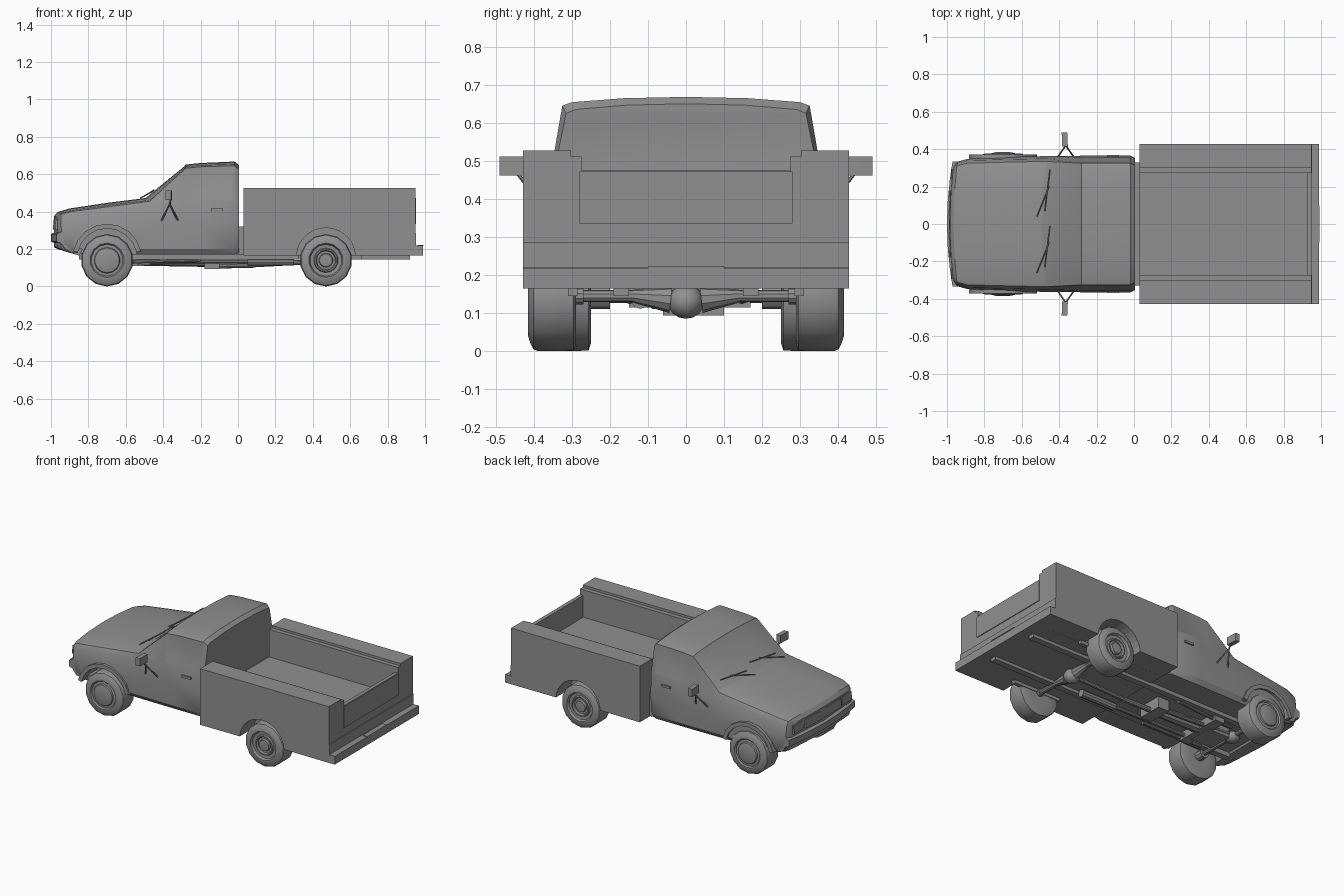
import bpy, bmesh, math
from mathutils import Vector

cube = bpy.data.objects.get("Cube")
if cube:
    bpy.data.objects.remove(cube, do_unlink=True)

GREY = (0.28, 0.28, 0.28, 1)
paint = bpy.data.materials.new("plain grey")
paint.use_nodes = True
paint.diffuse_color = GREY
paint.node_tree.nodes["Principled BSDF"].inputs["Base Color"].default_value = GREY


def finish(name, bm, smooth=True):
    bmesh.ops.recalc_face_normals(bm, faces=bm.faces[:])
    mesh = bpy.data.meshes.new(name)
    bm.to_mesh(mesh)
    bm.free()
    mesh.materials.append(paint)
    ob = bpy.data.objects.new(name, mesh)
    bpy.context.collection.objects.link(ob)
    bpy.ops.object.select_all(action='DESELECT')
    bpy.context.view_layer.objects.active = ob
    ob.select_set(True)
    if smooth:
        bpy.ops.object.shade_smooth_by_angle(angle=math.radians(32))
    return ob


def prism(name, outline, ys, bow=0.0):
    """Side outline (x, z) carried across y, with optional swept-back ends."""
    bm = bmesh.new()
    wide = max(abs(y) for y in ys)
    rows = [[bm.verts.new((x + bow * (y / wide) ** 2, y, z)) for x, z in outline] for y in ys]
    n = len(outline)
    for a, b in zip(rows, rows[1:]):
        for i in range(n):
            j = (i + 1) % n
            bm.faces.new((a[i], a[j], b[j], b[i]))
    bm.faces.new(rows[0])
    bm.faces.new(rows[-1])
    return finish(name, bm, bow != 0)


def box(name, x0, x1, y0, y1, z0, z1):
    return prism(name, [(x0, z0), (x1, z0), (x1, z1), (x0, z1)], [y0, y1])


def rod(name, a, b, r, r2=None, sides=10):
    a, b = Vector(a), Vector(b)
    bm = bmesh.new()
    bmesh.ops.create_cone(bm, cap_ends=True, segments=sides, radius1=r,
                          radius2=r if r2 is None else r2, depth=(b - a).length)
    turn = (b - a).to_track_quat('Z', 'Y')
    for v in bm.verts:
        v.co = turn @ v.co + (a + b) / 2
    return finish(name, bm)


def ball(name, centre, size):
    bm = bmesh.new()
    bmesh.ops.create_uvsphere(bm, u_segments=12, v_segments=8, radius=1)
    for v in bm.verts:
        v.co = Vector(c + p * s for c, p, s in zip(centre, v.co, size))
    return finish(name, bm)


def wheel(name, x, side, profile, sides=14):
    """Lathe of (radius, y) points around the axle."""
    bm = bmesh.new()
    rings = []
    for r, y in profile:
        rings.append([bm.verts.new((x + r * math.sin(2 * math.pi * k / sides), side * y,
                                    0.14 - r * math.cos(2 * math.pi * k / sides)))
                      for k in range(sides)])
    for a, b in zip(rings, rings[1:]):
        for k in range(sides):
            j = (k + 1) % sides
            bm.faces.new((a[k], a[j], b[j], b[k]))
    bm.faces.new(rings[0])
    bm.faces.new(rings[-1])
    return finish(name, bm)


def arc(cx, cz, r, a0, a1, n):
    return [(cx + r * math.cos(math.radians(a0 + (a1 - a0) * i / n)),
             cz + r * math.sin(math.radians(a0 + (a1 - a0) * i / n))) for i in range(n + 1)]


# Cab and hood: cross-sections lofted from nose to cab back
# x, sill z, half width, belt z, belt width, roof edge width, roof edge z, crown z, bow
STATIONS = [
    (-.985, .21, .30, .345, .30, .28, .365, .375, .02),
    (-.965, .20, .33, .360, .325, .31, .385, .398, .02),
    (-.90, .18, .345, .375, .34, .325, .400, .417, .01),
    (-.70, .17, .355, .400, .345, .33, .425, .447, 0),
    (-.50, .17, .36, .430, .35, .335, .455, .472, .03),
    (-.28, .17, .362, .450, .357, .325, .632, .652, 0),
    (-.20, .17, .362, .455, .358, .325, .640, .660, 0),
    (-.02, .17, .362, .455, .358, .325, .645, .668, 0),
    (.005, .18, .35, .455, .35, .315, .625, .650, 0)]
bm = bmesh.new()
rings = []
for x, zb, w, zk, wk, we, ze, zt, bow in STATIONS:
    half = [(0, zb), (w * .94, zb), (w, zb + .03), (w + .003, zb + .55 * (zk - zb)), (wk, zk),
            (we, ze), (we * .92, ze + .4 * (zt - ze)), (we * .5, ze + .85 * (zt - ze)), (0, zt)]
    loop = half + [(-y, z) for y, z in half[-2:0:-1]]
    rings.append([bm.verts.new((x + bow * (y / w) ** 2, y, z)) for y, z in loop])
n = len(rings[0])
strips = {}
for s, (a, b) in enumerate(zip(rings, rings[1:])):
    for i in range(n):
        j = (i + 1) % n
        strips[s, i] = bm.faces.new((a[i], a[j], b[j], b[i]))
back = []
for ring in (rings[0], rings[-1]):
    mid = [ring[0]] + [bm.verts.new((ring[0].co.x, 0, ring[i].co.z)) for i in range(1, 8)] + [ring[8]]
    for sgn in (1, -1):
        edge = [ring[(sgn * i) % n] for i in range(9)]
        for i in range(1, 8):
            corners = [edge[i], edge[i + 1], mid[i + 1], mid[i]]
            f = bm.faces.new(corners if i < 7 else [edge[7], mid[8], mid[7]])
            if i == 4 and ring is rings[-1]:
                back.append(f)
        bm.faces.new((edge[0], edge[1], mid[1]))
bmesh.ops.recalc_face_normals(bm, faces=bm.faces[:])
# Window panes set slightly into the shell
panes = [back, [strips[4, i] for i in range(5, 11)],
         [strips[5, 4], strips[6, 4]], [strips[5, 11], strips[6, 11]]]
for faces, margin in zip(panes, (.02, .012, .018, .018)):
    bmesh.ops.inset_region(bm, faces=faces, thickness=margin, depth=-.003, use_even_offset=True)
cab = finish("cab_body", bm, False)

# Front wheel openings
FX, RX = -.70, .47
for s in (1, -1):
    cutter = rod("arch_cutter", (FX, s * .23, .15), (FX, s * .5, .15), .162, sides=20)
    cutter.hide_render = True
    mod = cab.modifiers.new("arch", 'BOOLEAN')
    mod.operation, mod.solver, mod.object = 'DIFFERENCE', 'EXACT', cutter
    bpy.context.view_layer.objects.active = cab
    bpy.ops.object.modifier_apply(modifier=mod.name)
    bpy.data.objects.remove(cutter, do_unlink=True)
bpy.ops.object.select_all(action='DESELECT')
cab.select_set(True)
bpy.ops.object.shade_smooth_by_angle(angle=math.radians(32))

# Nose: bumper, grille, valance
prism("front_bumper", [(-1, .24), (-1, .28), (-.975, .292), (-.93, .29), (-.91, .19), (-.95, .195), (-.975, .23)],
      [-.335, -.24, -.12, 0, .12, .24, .335], .03)
prism("grille", [(-.99, .305), (-.985, .36), (-.97, .36), (-.97, .305)], [-.18, 0, .18], .005)
prism("front_valance", [(-.93, .19), (-.85, .165), (-.83, .2), (-.9, .23)], [-.31, .31])

# Bed: floor, tailgate, bumper and hitch
box("bed_floor", .03, .925, -.285, .285, .165, .335)
box("tailgate", .925, .948, -.29, .29, .165, .475)
box("tailgate_panel", .945, .953, -.28, .28, .335, .472)
box("tailgate_lower_strip", .94, .953, -.428, .428, .22, .285)
box("rear_bumper", .94, .99, -.428, .428, .165, .218)
box("cab_bed_filler", -.01, .035, -.33, .33, .17, .32)
prism("hitch_step", [(.96, .216), (.993, .216), (.993, .222), (.96, .222)], [-.1, .1])
rod("hitch_post", (.975, 0, .17), (.975, 0, .19), .004)
ball("hitch_ball", (.975, 0, .187), (.009, .009, .009))

TYRE = [(.07, .0), (.12, .0), (.138, .006), (.14, .04), (.14, .1), (.135, .112), (.12, .12), (.1, .126), (.092, .126)]
REAR_HUB = [(.085, .11), (.066, .108), (.062, .118), (.055, .118), (.05, .105), (.038, .105), (.034, .118), (.01, .12)]
FRONT_HUB = [(.085, .118), (.07, .12), (.066, .128), (.04, .134), (.01, .135)]

for s, side in ((1, "left"), (-1, "right")):
    def pt(x, y, z):
        return (x, s * y, z)
    # Bed wall with wheel opening
    wall = [(.03, .165)] + arc(RX, .155, .158, 176, 4, 14) + [(.948, .165), (.948, .512), (.03, .512)]
    prism("bed_wall_" + side, wall, [s * .285, s * .428])
    box("bed_inner_ledge_" + side, .03, .948, s * .274, s * .29, .32, .512)
    box("bed_rail_" + side, .03, .948, s * .302, s * .428, .51, .527)
    # Front arch flare
    flare = arc(FX, .15, .185, 168, 12, 8) + arc(FX, .15, .16, 12, 168, 8)
    prism("arch_flare_" + side, flare, [s * .335, s * .372])
    # Wheels
    wheel("front_wheel_" + side, FX, s, [(r, y + .25) for r, y in TYRE + FRONT_HUB])
    wheel("rear_wheel_" + side, RX, s, [(r, y + .289) for r, y in TYRE + REAR_HUB])
    # Lamps
    lamp = prism("headlight_" + side, [(-.978, .305), (-.974, .358), (-.95, .358), (-.95, .305)],
                 [s * .2, s * .295])
    # Mirror on its bracket
    prism("mirror_" + side, [(-.375, .462), (-.345, .462), (-.345, .512), (-.375, .512)],
          [s * .415, s * .45, s * .49], -.012)
    for x in (-.41, -.32):
        rod("mirror_leg_" + side, pt(x, .355, .35), pt(-.365, .42, .44), .005, sides=6)
    rod("mirror_stem_" + side, pt(-.365, .418, .435), pt(-.36, .445, .47), .005, sides=6)
    # Door handle
    box("door_handle_" + side, -.145, -.08, s * .355, s * .369, .402, .416)
    # Wipers
    base = .10 if s > 0 else -.20
    rod("wiper_arm_" + side, (-.52, base - .06, .473), (-.455, base + .1, .51), .004, sides=6)
    rod("wiper_blade_" + side, (-.478, base - .03, .497), (-.45, base + .19, .515), .004, sides=6)
    # Frame rail, springs and suspension
    box("frame_rail_" + side, -.85, .92, s * .15, s * .19, .145, .175)
    box("rear_spring_" + side, .32, .66, s * .285, s * .31, .145, .168)
    rod("rear_hub_" + side, pt(RX, .27, .145), pt(RX, .32, .145), .022)
    rod("front_hub_" + side, pt(FX, .2, .14), pt(FX, .27, .14), .03)
    rod("torsion_bar_" + side, pt(-.62, .14, .13), pt(-.2, .16, .14), .01)

# Running gear
rod("rear_axle", (RX, -.31, .145), (RX, .31, .145), .016)
for s in (1, -1):
    rod("rear_axle_taper", (RX, s * .04, .135), (RX, s * .14, .145), .035, .017)
ball("rear_differential", (RX, 0, .13), (.05, .048, .045))
rod("front_axle", (FX, -.25, .14), (FX, .25, .14), .014)
ball("front_differential", (FX, .05, .135), (.045, .045, .035))
rod("rear_drive_shaft", (RX - .03, 0, .135), (.08, .01, .115), .013)
rod("middle_drive_shaft", (.08, .01, .115), (-.14, .02, .112), .016)
rod("front_drive_shaft", (-.14, .06, .115), (FX, .06, .14), .013)
box("transfer_case", -.18, -.1, -.06, .1, .093, .165)
rod("gearbox", (-.5, 0, .155), (-.16, 0, .135), .045, .03)
box("oil_pan", -.66, -.5, -.09, .07, .11, .18)
box("cross_member", -.54, -.47, -.15, .17, .115, .165)
rod("exhaust_pipe", (-.5, -.11, .135), (.3, -.12, .135), .012)
rod("muffler", (.05, -.12, .135), (.3, -.12, .135), .024)
